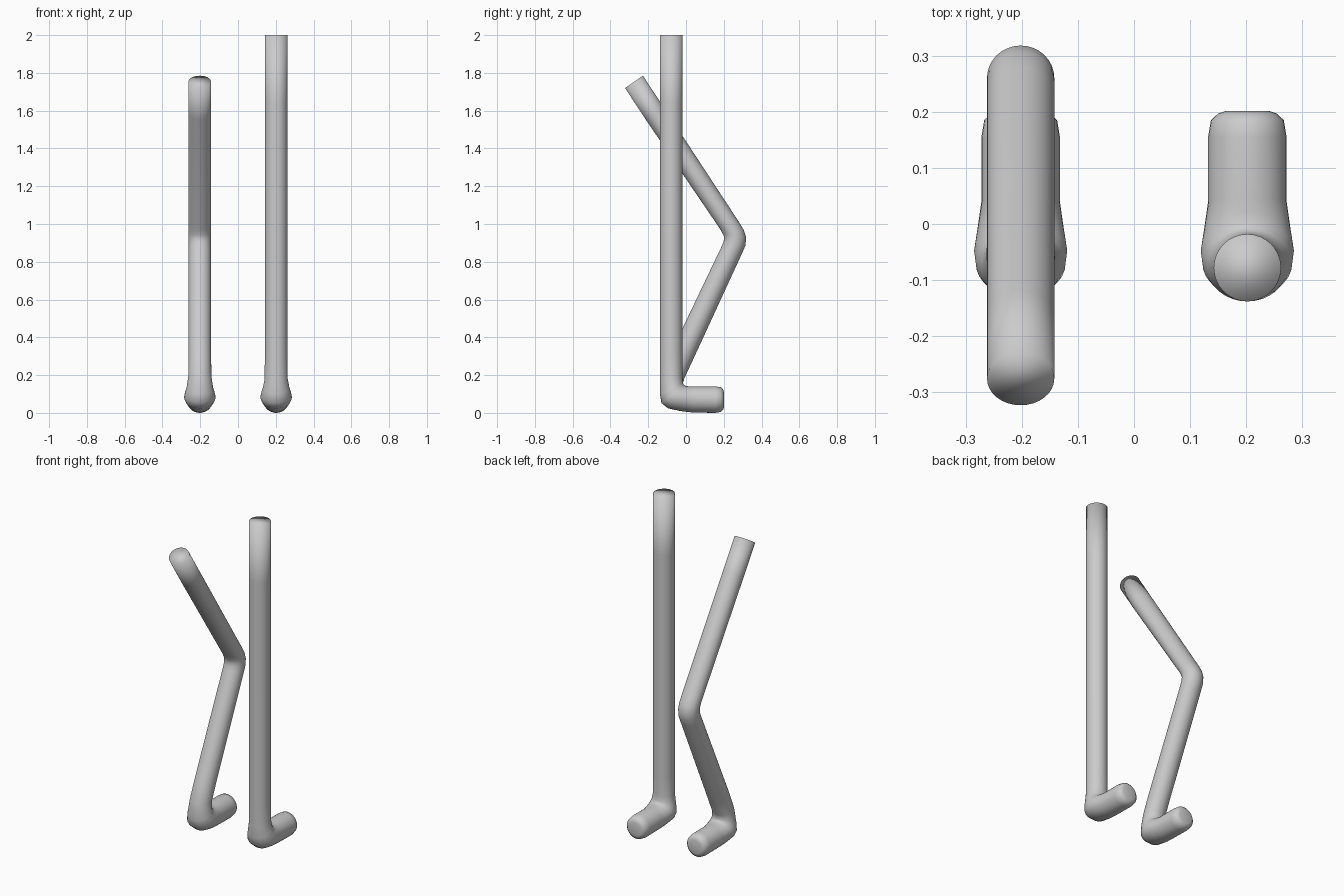
import bpy, bmesh
from math import sin, cos, tau
from mathutils import Vector

SIDES = 32


def sweep(name, x, rings):
    """Skin elliptical rings, each (front_y, front_z, back_y, back_z, half_width)."""
    bm = bmesh.new()
    loops = []
    for fy, fz, by, bz, w in rings:
        front, back = Vector((x, fy, fz)), Vector((x, by, bz))
        mid, arm = (front + back) / 2, (front - back) / 2
        loops.append([bm.verts.new(mid + arm * cos(tau * i / SIDES)
                                   + Vector((w * sin(tau * i / SIDES), 0, 0)))
                      for i in range(SIDES)])
    for a, b in zip(loops, loops[1:]):
        for i in range(SIDES):
            j = (i + 1) % SIDES
            bm.faces.new((a[i], a[j], b[j], b[i]))
    bm.faces.new(loops[0])
    bm.faces.new(loops[-1])
    bmesh.ops.recalc_face_normals(bm, faces=bm.faces)
    for f in bm.faces:
        f.smooth = True
    me = bpy.data.meshes.new(name)
    bm.to_mesh(me)
    bm.free()
    ob = bpy.data.objects.new(name, me)
    bpy.context.collection.objects.link(ob)
    return ob


# Shared foot: ankle, bulging heel, then toe
foot = [
    (-0.016, 0.160, -0.138, 0.100, 0.071),
    (-0.010, 0.147, -0.130, 0.052, 0.080),
    (0.000, 0.142, -0.095, 0.024, 0.083),
    (0.020, 0.140, -0.025, 0.009, 0.076),
    (0.045, 0.140, 0.035, 0.002, 0.070),
    (0.155, 0.140, 0.155, 0.000, 0.070),
    (0.185, 0.136, 0.185, 0.005, 0.065),
    (0.197, 0.123, 0.197, 0.018, 0.052),
    (0.201, 0.110, 0.201, 0.030, 0.040),
]

# Straight leg
sweep("straight_leg", 0.202, [
    (-0.018, 2.00, -0.138, 2.00, 0.06),
    (-0.018, 1.65, -0.138, 1.65, 0.06),
    (-0.018, 0.30, -0.138, 0.30, 0.06),
    (-0.018, 0.19, -0.138, 0.17, 0.061),
] + foot)

# Bent leg: thigh, knee, shin
sweep("bent_leg", -0.202, [
    (-0.228, 1.785, -0.323, 1.720, 0.06),
    (-0.118, 1.618, -0.213, 1.553, 0.06),
    (0.280, 1.011, 0.184, 0.968, 0.06),
    (0.306, 0.968, 0.199, 0.940, 0.06),
    (0.318, 0.930, 0.202, 0.925, 0.06),
    (0.315, 0.886, 0.199, 0.906, 0.06),
    (0.296, 0.843, 0.188, 0.880, 0.06),
    (0.031, 0.268, -0.080, 0.319, 0.06),
    (-0.008, 0.185, -0.127, 0.205, 0.061),
] + foot)
